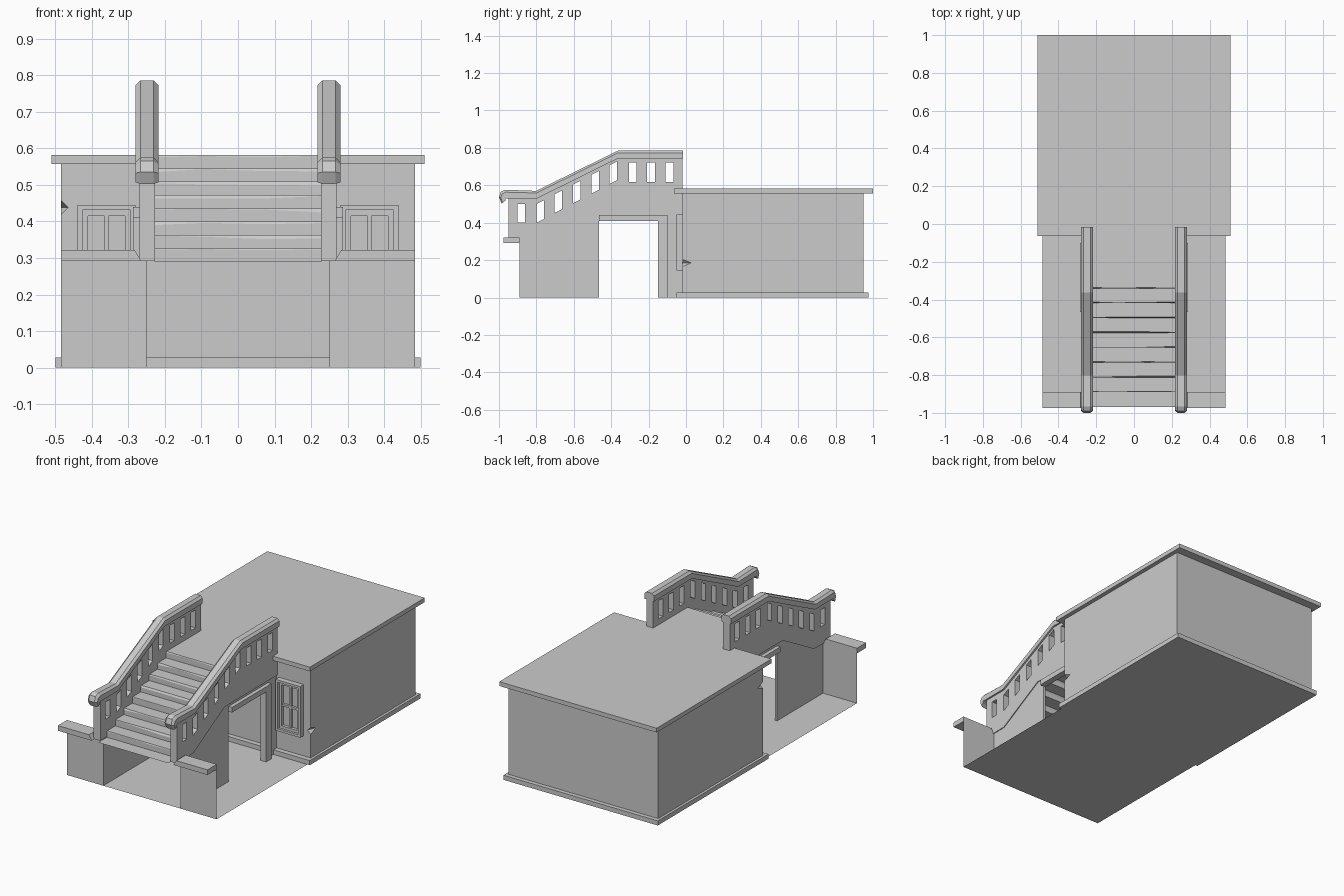
import bpy, bmesh, random
from math import pi
from mathutils import Matrix

if "Cube" in bpy.data.objects:
    bpy.data.objects.remove(bpy.data.objects["Cube"])

random.seed(4)


def finish(name, bm, closed=True):
    if closed:
        bmesh.ops.recalc_face_normals(bm, faces=bm.faces)
    me = bpy.data.meshes.new(name)
    bm.to_mesh(me)
    bm.free()
    ob = bpy.data.objects.new(name, me)
    bpy.context.collection.objects.link(ob)
    return ob


def box(name, x0, x1, y0, y1, z0, z1):
    bm = bmesh.new()
    bmesh.ops.create_cube(bm, size=1)
    for v in bm.verts:
        v.co = ((x0 + x1) / 2 + v.co.x * (x1 - x0),
                (y0 + y1) / 2 + v.co.y * (y1 - y0),
                (z0 + z1) / 2 + v.co.z * (z1 - z0))
    return finish(name, bm)


def sheet(name, pts):
    bm = bmesh.new()
    bm.faces.new([bm.verts.new(p) for p in pts])
    return finish(name, bm, False)


def plate(name, loops, a, b, axis):
    """Flat outline (with holes) extruded from a to b along x or y."""
    bm = bmesh.new()
    put = (lambda u, w: (a, u, w)) if axis == 'x' else (lambda u, w: (u, a, w))
    for loop in loops:
        vs = [bm.verts.new(put(*p)) for p in loop]
        for i, v in enumerate(vs):
            bm.edges.new((v, vs[i - 1]))
    bmesh.ops.triangle_fill(bm, use_beauty=True, edges=bm.edges[:])
    ext = bmesh.ops.extrude_face_region(bm, geom=bm.faces[:], use_keep_orig=True)
    d = (b - a, 0, 0) if axis == 'x' else (0, b - a, 0)
    moved = [g for g in ext['geom'] if isinstance(g, bmesh.types.BMVert)]
    bmesh.ops.translate(bm, verts=moved, vec=d)
    return finish(name, bm)


def rect(u0, u1, w0, w1):
    return [(u0, w0), (u1, w0), (u1, w1), (u0, w1)]


# Main block, plinth and flat roof
wall = box("main_block", -.485, .485, -.02, .95, 0, .565)
box("plinth", -.5, .5, -.05, .975, 0, .027)
box("roof_slab", -.51, .51, -.063, 1.0, .557, .582)

# Chipped front corners of the block
for s, z in ((1, .185), (-1, .438)):
    bm = bmesh.new()
    bmesh.ops.create_cone(bm, cap_ends=True, segments=4, radius1=.03, radius2=.001,
                          depth=.07, matrix=Matrix.Translation((s * .49, .003, z))
                          @ Matrix.Rotation(-pi / 2, 4, 'X'))
    cutter = finish("chip_cutter", bm)
    cutter.hide_render = True
    cutter.hide_viewport = True
    cutter.display_type = 'WIRE'
    mod = wall.modifiers.new("chip", 'BOOLEAN')
    mod.operation, mod.object, mod.solver = 'DIFFERENCE', cutter, 'EXACT'

# Paved floor in front of the block
sheet("floor", [(-.485, -.89, 0), (.485, -.89, 0), (.485, 0, 0), (-.485, 0, 0)])

# Worn stairs: chipped nosings across a few columns, ending in the landing
cols = (-.228, -.09, .07, .228)
bm = bmesh.new()
rows = [[(x, -.97, .29) for x in cols], [(x, -.89, .29) for x in cols]]
for i in range(8):
    y, z = -.89 + i * .0785, .29 + (i + 1) * .0365
    wear = [random.uniform(.001, .012) for _ in cols]
    rows.append([(x, y, z - w) for x, w in zip(cols, wear)])
    rows.append([(x, y + w * .6, z) for x, w in zip(cols, wear)])
    rows.append([(x, y + .0785 if i < 7 else -.05, z) for x in cols])
grid = [[bm.verts.new(p) for p in r] for r in rows]
for r0, r1 in zip(grid, grid[1:]):
    for j in range(len(cols) - 1):
        bm.faces.new((r0[j], r0[j + 1], r1[j + 1], r1[j]))
finish("stairs", bm, False)

# Baluster openings: level ends, sheared along the slope
slits = [rect(-.9, -.86, .4, .5)]
for i in range(5):
    y, z = -.8 + i * .098, .4 + i * .052
    slits.append([(y, z), (y + .04, z + .02), (y + .04, z + .12), (y, z + .1)])
slits += [rect(y, y + .042, .617, .722) for y in (-.306, -.208, -.11)]
parapet = [(-.95, .292), (-.8, .295), (-.51, .455), (-.02, .455), (-.02, .75),
           (-.367, .75), (-.795, .54), (-.95, .54)]

# Side wall with wide passage opening
passage = [(-.89, 0), (-.465, 0), (-.465, .41), (-.15, .41), (-.15, 0), (-.02, 0),
           (-.02, .47), (-.51, .47), (-.8, .31), (-.89, .31)]
frame = [(-.465, .41), (-.15, .41), (-.15, 0), (-.1, 0), (-.1, .44), (-.465, .44)]

# Handrail stations: top edge and bottom edge, curling down at the front
rail = [((-.015, .786), (-.015, .742)), ((-.362, .786), (-.367, .742)),
        ((-.802, .57), (-.795, .53)), ((-.967, .576), (-.955, .53)),
        ((-.99, .565), (-.96, .53)), ((-1.0, .535), (-.965, .527)),
        ((-.985, .503), (-.965, .518))]
section = ((-.031, 0), (.031, 0), (.031, .72), (.018, 1), (-.018, 1), (-.031, .72))

for s, side in ((1, "right"), (-1, "left")):
    plate(side + "_parapet", [parapet] + slits, s * .227, s * .27, 'x')
    plate(side + "_passage_wall", [passage], s * .25, s * .265, 'x')
    plate(side + "_passage_frame", [frame], s * .255, s * .287, 'x')

    # Bevelled handrail sweep
    bm = bmesh.new()
    rings = [[bm.verts.new((s * .249 + x, b[0] + (t[0] - b[0]) * k, b[1] + (t[1] - b[1]) * k))
              for x, k in section] for t, b in rail]
    for r0, r1 in zip(rings, rings[1:]):
        for j in range(6):
            bm.faces.new((r0[j - 1], r0[j], r1[j], r1[j - 1]))
    bm.faces.new(rings[0])
    bm.faces.new(rings[-1])
    finish(side + "_handrail", bm)

    # Low front wall with coping, its inner end bevelled
    a, b = s * .265, s * .485
    sheet(side + "_front_wall", [(a, -.89, 0), (b, -.89, 0), (b, -.89, .3), (a, -.89, .3)][::s])
    plate(side + "_coping", [[(a, .292), (b, .292), (b, .322), (s * .283, .322)]],
          -.975, -.89, 'y')

    # Window: stepped frame and glazing bars
    def win(name, m, n, y):
        def r(k):
            return rect(s * (.28 + k), s * (.44 - k), .145 + k, .445 - k)
        plate(side + name, [r(m), r(n)], y, -.015, 'y')
    win("_window_frame", 0, .014, -.052)
    win("_window_sash", .014, .03, -.038)
    c = s * .36
    box(side + "_window_bar_upright", c - .006, c + .006, -.034, -.015, .17, .42)
    box(side + "_window_bar_cross", c - .052, c + .052, -.034, -.015, .289, .301)
